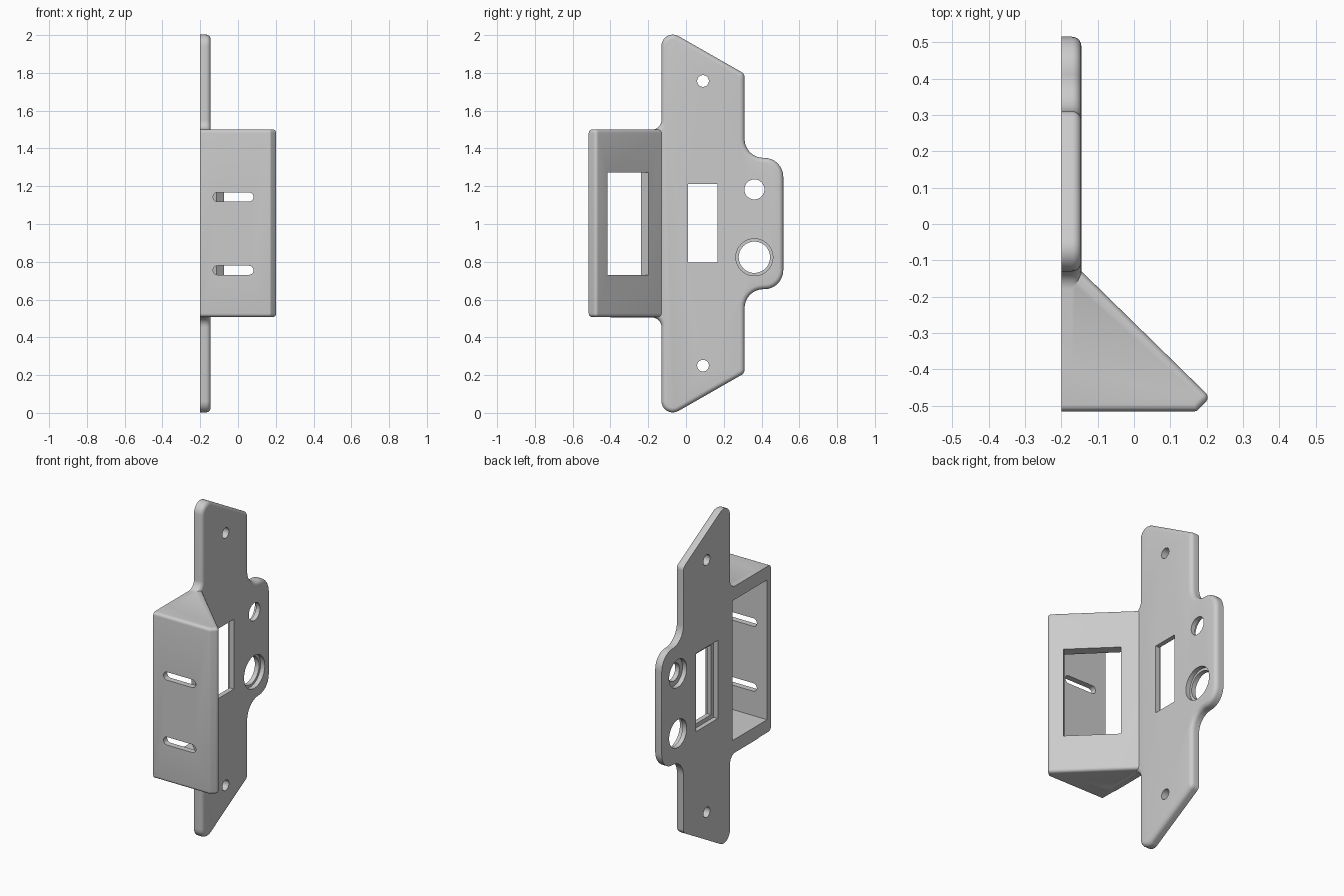
import bpy, bmesh, math
from mathutils import Vector

cube = bpy.data.objects.get("Cube")
if cube:
    bpy.data.objects.remove(cube, do_unlink=True)

grey = bpy.data.materials.new("light grey")
grey.use_nodes = True
COLOUR = (0.6, 0.6, 0.6, 1)
grey.diffuse_color = COLOUR
grey.node_tree.nodes["Principled BSDF"].inputs["Base Color"].default_value = COLOUR

AXES = {"x": lambda a, b, t: (t, a, b),
        "y": lambda a, b, t: (a, t, b),
        "z": lambda a, b, t: (a, b, t)}


def rounded(points, steps=8):
    """Replace each (a, b, radius) corner with an arc."""
    out = []
    for i, (a, b, r) in enumerate(points):
        p = Vector((a, b))
        if r == 0:
            out.append(p)
            continue
        u = (Vector(points[i - 1][:2]) - p).normalized()
        v = (Vector(points[(i + 1) % len(points)][:2]) - p).normalized()
        half = u.angle(v) / 2
        centre = p + (u + v).normalized() * (r / math.sin(half))
        start = p + u * (r / math.tan(half)) - centre
        end = p + v * (r / math.tan(half)) - centre
        sweep = start.angle_signed(end)
        for k in range(steps + 1):
            t = -sweep * k / steps
            c, s = math.cos(t), math.sin(t)
            out.append(centre + Vector((start.x * c - start.y * s,
                                        start.x * s + start.y * c)))
    return out


def circle(a, b, r, n=40):
    return [(a + r * math.cos(2 * math.pi * k / n),
             b + r * math.sin(2 * math.pi * k / n)) for k in range(n)]


def rect(a0, a1, b0, b1):
    return [(a0, b0), (a1, b0), (a1, b1), (a0, b1)]


def prism(name, outline, lo, hi, axis, bevel=0, rim=None):
    """Extrude an outline along an axis and round the edges picked by rim."""
    place = AXES[axis]
    bm = bmesh.new()
    low = [bm.verts.new(place(p[0], p[1], lo)) for p in outline]
    high = [bm.verts.new(place(p[0], p[1], hi)) for p in outline]
    n = len(outline)
    bm.faces.new(low)
    bm.faces.new(high)
    for i in range(n):
        j = (i + 1) % n
        bm.faces.new((low[i], low[j], high[j], high[i]))
    bmesh.ops.recalc_face_normals(bm, faces=bm.faces)
    if bevel:
        edges = [e for e in bm.edges if rim(e.verts[0].co, e.verts[1].co)]
        bmesh.ops.bevel(bm, geom=edges, offset=bevel, segments=5,
                        profile=0.5, affect='EDGES')
    mesh = bpy.data.meshes.new(name)
    bm.to_mesh(mesh)
    bm.free()
    mesh.materials.append(grey)
    obj = bpy.data.objects.new(name, mesh)
    bpy.context.collection.objects.link(obj)
    return obj


def combine(target, other, operation):
    mod = target.modifiers.new("combine", 'BOOLEAN')
    mod.operation, mod.solver, mod.object = operation, 'EXACT', other
    bpy.context.view_layer.objects.active = target
    bpy.ops.object.modifier_apply(modifier=mod.name)
    bpy.data.objects.remove(other, do_unlink=True)


BACK, FACE = -0.2, -0.145

# Mounting plate: upper half of the outline, mirrored about mid height
upper = [(0.515, 1.35, 0.1), (0.31, 1.35, 0.1), (0.31, 1.795, 0.035),
         (-0.07, 2.012, 0.05), (-0.13, 2.0, 0.03), (-0.13, 1.5, 0.05),
         (-0.4, 1.5, 0)]
upper[3:5] = [(-0.13, 2.046, 0.06)]
lower = [(y, 2.005 - z, r) for y, z, r in reversed(upper)]
strike_plate = prism("strike_plate", rounded(upper + lower), BACK, FACE, "x", 0.025,
                     lambda p, q: min(p.x, q.x) > FACE - 0.001)

# Wedge shaped housing with rounded top and bottom rims
wedge = rounded([(BACK, -0.515, 0), (0.172, -0.515, 0.01), (0.21, -0.477, 0.018),
                 (-0.17, -0.105, 0), (BACK, -0.105, 0)], 5)
housing = prism("housing", wedge, 0.508, 1.5, "z", 0.018,
                lambda p, q: abs(p.z - q.z) < 0.001 and max(p.x, q.x) > BACK + 0.001
                and max(p.y, q.y) < -0.106 + 0.002 + 0.001 * (p.y != q.y))
combine(strike_plate, housing, 'UNION')

# Hollow inside of the housing, open at the back
cavity = [(BACK - 0.05, -0.48), (0.127, -0.48), (BACK, -0.153), (BACK - 0.05, -0.153)]
cuts = [prism("cavity", cavity, 0.585, 1.42, "z")]

# Window cut square to the sloping wall
n = Vector((1, 1)).normalized()
a, b = Vector((0.145, -0.42)), Vector((-0.075, -0.2))
window = [a + n * 0.05, b + n * 0.05, b - n * 0.07, a - n * 0.07]
cuts.append(prism("window", window, 0.73, 1.272, "z"))

# Two adjusting slots in the front wall
for z in (0.755, 1.143):
    slot = rounded([(x, z + s * 0.024, 0.0239) for x, s in
                    ((-0.132, -1), (0.082, -1), (0.082, 1), (-0.132, 1))])
    cuts.append(prism("slot", slot, -0.6, -0.45, "y"))

# Screw holes, latch opening and the stepped lock holes
THROUGH = (BACK - 0.1, FACE + 0.1)
MIDDLE = (BACK + FACE) / 2
for outline, span in (
        (circle(0.09, 1.757, 0.031), THROUGH),
        (circle(0.09, 0.25, 0.031), THROUGH),
        (circle(0.362, 1.183, 0.053), THROUGH),
        (circle(0.362, 1.183, 0.083), (BACK - 0.1, MIDDLE)),
        (circle(0.362, 0.824, 0.083), THROUGH),
        (circle(0.362, 0.824, 0.098), (MIDDLE, FACE + 0.1)),
        (rect(0.01, 0.168, 0.795, 1.212), THROUGH),
        (rect(-0.015, 0.193, 0.77, 1.237), (BACK - 0.1, MIDDLE))):
    cuts.append(prism("hole", outline, *span, "x"))

for cutter in cuts:
    combine(strike_plate, cutter, 'DIFFERENCE')

# Smooth shading with crisp edges
bpy.ops.object.select_all(action='DESELECT')
strike_plate.select_set(True)
bpy.context.view_layer.objects.active = strike_plate
bpy.ops.object.shade_smooth_by_angle(angle=math.radians(30))
